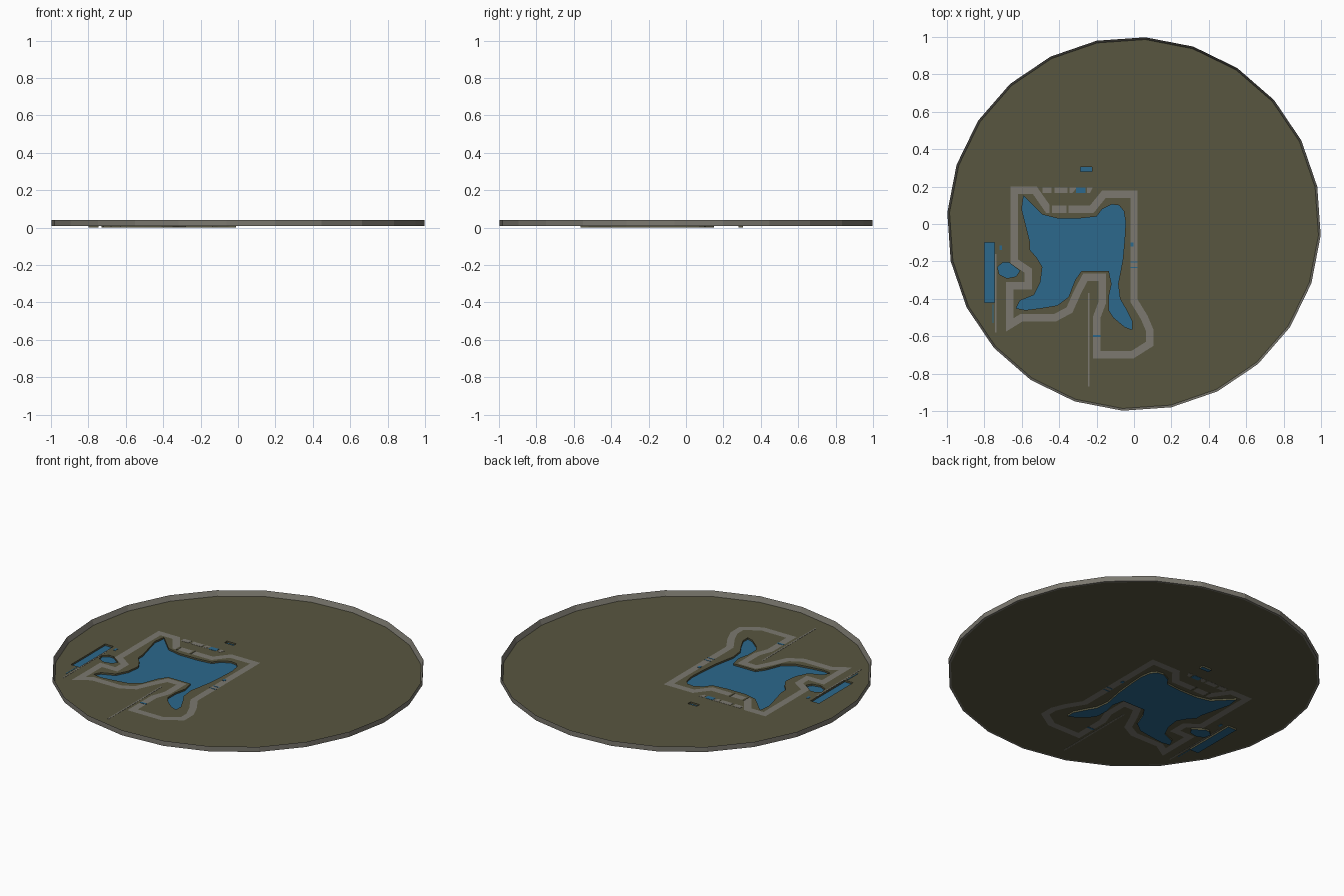
import bpy, bmesh, math
from mathutils import Vector
from mathutils.geometry import tessellate_polygon

if "Cube" in bpy.data.objects:
    bpy.data.objects.remove(bpy.data.objects["Cube"])

FLOOR, TOP = 0.01, 0.04


def material(name, rgb):
    m = bpy.data.materials.new(name)
    m.diffuse_color = (*rgb, 1)
    m.use_nodes = True
    m.node_tree.nodes["Principled BSDF"].inputs["Base Color"].default_value = m.diffuse_color
    return m


OLIVE = material("olive ground", (0.098, 0.094, 0.051))
GREY = material("grey stone", (0.2, 0.19, 0.16))
BLUE = material("lake blue", (0.025, 0.14, 0.265))


def finish(name, bm, mat):
    me = bpy.data.meshes.new(name)
    bm.to_mesh(me)
    bm.free()
    me.materials.append(mat)
    ob = bpy.data.objects.new(name, me)
    bpy.context.collection.objects.link(ob)
    return ob


def sheet(name, loops, z, mat):
    """Flat sheet; nested outlines alternate between filled and open."""
    polys = [[Vector((x, y, 0)) for x, y in lp] for lp in loops]
    bm = bmesh.new()
    verts = [bm.verts.new((p.x, p.y, z)) for lp in polys for p in lp]
    for tri in tessellate_polygon(polys):
        if len(set(tri)) == 3:
            f = bm.faces.new([verts[i] for i in tri])
            f.normal_update()
            if f.normal.z < 0:
                f.normal_flip()
    return finish(name, bm, mat)


def skirt(name, rings, mat):
    """Wall skinned between successive closed rings of (outline, z)."""
    bm = bmesh.new()
    rows = [[bm.verts.new((x, y, z)) for x, y in lp] for lp, z in rings]
    n = len(rows[0])
    for a, b in zip(rows, rows[1:]):
        for i in range(n):
            j = (i + 1) % n
            bm.faces.new((a[i], a[j], b[j], b[i]))
    return finish(name, bm, mat)


def circle(r):
    return [(r * math.cos(math.radians(15 * k - 3.5)),
             r * math.sin(math.radians(15 * k - 3.5))) for k in range(24)]


def rect(x0, x1, y0, y1):
    return [(x0, y0), (x1, y0), (x1, y1), (x0, y1)]


def offset(line, d):
    """Mitred offset of a closed line."""
    out = []
    for i, p in enumerate(line):
        p = Vector(p)
        a = (p - Vector(line[i - 1])).normalized()
        b = (Vector(line[(i + 1) % len(line)]) - p).normalized()
        na, nb = Vector((-a.y, a.x)), Vector((-b.y, b.x))
        m = (na + nb).normalized()
        out.append(tuple(p + m * (d / max(0.4, m.dot(na)))))
    return out


# Outlines read from the plan
lake = [(-.59, .15), (-.53, .09), (-.49, .05), (-.41, .03), (-.29, .03), (-.20, .04),
        (-.17, .08), (-.12, .105), (-.08, .10), (-.055, .07), (-.045, .01),
        (-.05, -.08), (-.06, -.19), (-.075, -.27), (-.085, -.32), (-.075, -.40),
        (-.04, -.46), (-.01, -.52), (-.01, -.565), (-.05, -.55), (-.11, -.50),
        (-.135, -.46), (-.135, -.39), (-.12, -.32), (-.135, -.25), (-.28, -.25),
        (-.315, -.30), (-.35, -.39), (-.41, -.435), (-.50, -.45), (-.58, -.46),
        (-.63, -.45), (-.61, -.41), (-.535, -.38), (-.50, -.31), (-.49, -.23),
        (-.52, -.18), (-.555, -.14), (-.555, -.10), (-.58, 0), (-.60, .08)]
pond = [(-.73, -.23), (-.70, -.205), (-.67, -.205), (-.61, -.25), (-.63, -.28),
        (-.68, -.29), (-.72, -.27)]
path = [(-.64, .18), (-.64, -.20), (-.565, -.25), (-.565, -.33), (-.665, -.33),
        (-.665, -.54), (-.60, -.50), (-.42, -.50), (-.345, -.46), (-.30, -.36),
        (-.26, -.285), (-.17, -.285), (-.17, -.42), (-.20, -.50), (-.20, -.70),
        (-.01, -.70), (.085, -.64), (.085, -.57), (.055, -.50), (0, -.41),
        (0, .16), (-.16, .16), (-.225, .08), (-.46, .08), (-.53, .18)]
side_pool = rect(-.80, -.745, -.42, -.10)
back_pool = rect(-.285, -.225, .28, .305)
path_edges = [offset(path, .02), offset(path, -.02)]
pools = {"lake": lake, "pond": pond, "side_pool": side_pool, "back_pool": back_pool}

# Ground disc with openings for the path and the sunken water
sheet("ground", [circle(.988)] + path_edges + list(pools.values()), FLOOR, OLIVE)
sheet("path", path_edges, FLOOR, GREY)

# Rim wall, straight outside and slightly tapered inside
skirt("rim", [(circle(.988), FLOOR), (circle(1), FLOOR), (circle(1), TOP),
              (circle(.988), FLOOR)], GREY)

# Water sheets with their banks
for name, outline in pools.items():
    sheet(name + "_water", [outline], 0, BLUE)
    skirt(name + "_bank", [(outline, 0), (outline, FLOOR)], OLIVE)


# Thin plates set through the ground, visible from both sides
def plate(name, outline, mat, half=.001):
    bm = bmesh.new()
    f = bm.faces.new([bm.verts.new((x, y, FLOOR - half)) for x, y in outline])
    r = bmesh.ops.extrude_face_region(bm, geom=[f])
    for v in r["geom"]:
        if isinstance(v, bmesh.types.BMVert):
            v.co.z += 2 * half
    bmesh.ops.recalc_face_normals(bm, faces=bm.faces)
    finish(name, bm, mat)


stones = [rect(-.49, -.44, .165, .195), rect(-.425, -.355, .165, .195),
          [(-.345, .165), (-.33, .165), (-.305, .195), (-.345, .195)],
          [(-.25, .165), (-.235, .165), (-.22, .195), (-.25, .195)],
          rect(-.742, -.735, -.58, -.16), rect(-.245, -.237, -.87, -.37)]
for o in stones:
    plate("stone_strip", o, GREY)
puddles = [rect(-.31, -.26, .165, .195), rect(-.22, -.18, -.605, -.593),
           rect(-.72, -.705, -.14, -.115), rect(-.757, -.752, -.53, -.43),
           rect(-.02, -.004, -.12, -.10), rect(-.02, .02, -.206, -.20),
           rect(-.02, .02, -.236, -.23)]
for o in puddles:
    plate("puddle", o, BLUE, .0015)
for x in (-.445, -.355):
    plate("path_gap", rect(x - .006, x + .006, .058, .102), OLIVE, .0015)
